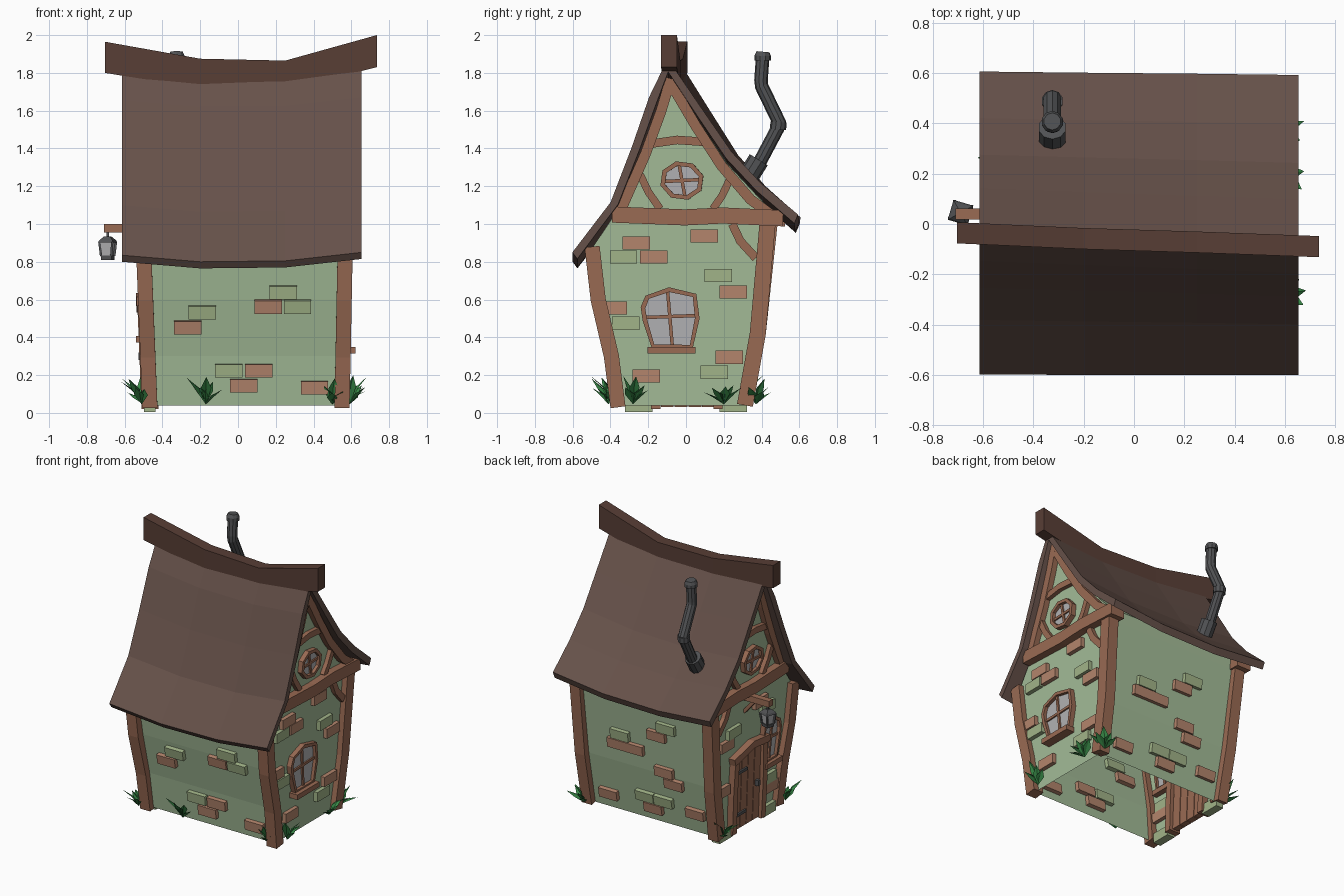
import bpy, bmesh, random
from math import sin, cos, pi, atan2
from mathutils import Vector, Matrix

if "Cube" in bpy.data.objects:
    bpy.data.objects.remove(bpy.data.objects["Cube"])

random.seed(4)


def mat(name, r, g, b):
    m = bpy.data.materials.new(name)
    m.diffuse_color = [(c / 255) ** 2.2 for c in (r, g, b)] + [1]
    m.use_nodes = True
    m.node_tree.nodes["Principled BSDF"].inputs["Base Color"].default_value = m.diffuse_color
    return m


WALL = mat("wall_green", 162, 186, 150)
WOOD = mat("timber", 152, 106, 84)
ROOF = mat("roof_brown", 102, 82, 75)
DARK = mat("ridge_brown", 88, 64, 56)
BRICK = mat("brick_red", 178, 132, 108)
MOSS = mat("brick_green", 160, 178, 135)
GLASS = mat("glass", 176, 176, 178)
DOOR = mat("door_tan", 168, 152, 108)
IRON = mat("iron", 82, 83, 85)
LEAF = mat("leaf", 58, 135, 72)


def bend(v):
    # the ridge runs slightly askew, more so higher up
    return Vector((v.x, v.y - 0.045 * v.x * max(0, v.z - 0.8), v.z))


def finish(name, bm, m):
    bmesh.ops.recalc_face_normals(bm, faces=bm.faces)
    me = bpy.data.meshes.new(name)
    bm.to_mesh(me)
    bm.free()
    ob = bpy.data.objects.new(name, me)
    bpy.context.collection.objects.link(ob)
    me.materials.append(m)
    return ob


def loft(name, rings, m, cyclic=False, skip=()):
    bm = bmesh.new()
    vs = [[bm.verts.new(p) for p in r] for r in rings]
    n = len(vs[0])
    for a, b in zip(vs, vs[1:] + vs[:1] if cyclic else vs[1:]):
        for i in range(n):
            if i not in skip:
                j = (i + 1) % n
                bm.faces.new((a[i], a[j], b[j], b[i]))
    if not cyclic:
        bm.faces.new(vs[0])
        bm.faces.new(vs[-1])
    return finish(name, bm, m)


def sweep(name, pts, section, m, radii=None):
    # section is (in-plane, along-x) offsets, path lies roughly in y-z
    pts = [Vector(p) for p in pts]
    rings = []
    for i, p in enumerate(pts):
        t = pts[min(i + 1, len(pts) - 1)] - pts[max(i - 1, 0)]
        t.x = 0
        s = Vector((1, 0, 0)).cross(t).normalized()
        k = radii[i] if radii else 1
        rings.append([p + s * a * k + Vector((b * k, 0, 0)) for a, b in section])
    return loft(name, rings, m)


def rect(w, d):
    return [(-w / 2, -d / 2), (w / 2, -d / 2), (w / 2, d / 2), (-w / 2, d / 2)]


def box(name, loc, size, m, rx=0, rz=0):
    bm = bmesh.new()
    bmesh.ops.create_cube(bm, size=1)
    bm.transform(Matrix.Translation(loc) @ Matrix.Rotation(rz, 4, 'Z') @ Matrix.Rotation(rx, 4, 'X')
                 @ Matrix.Diagonal((*size, 1)))
    return finish(name, bm, m)


def wall_x(s, z):
    return 0.55 + 0.02 * z if s > 0 else -0.465 - 0.04 * z


def on_wall(s, yz, off=0):
    return bend(Vector((wall_x(s, yz[1]) + s * off, yz[0], yz[1])))


def timber(name, s, yz, w, d, m=WOOD, off=0):
    return sweep(name, [on_wall(s, p, off) for p in yz], rect(w, d), m)


# Wall shell, open at the bottom
FRONT = [(-.36, .04), (-.39, .3), (-.45, .6), (-.49, .88)]
BACK = [(.45, 1.08), (.44, 1.0), (.375, .42), (.31, .04)]
GABLE = [(-.35, 1.08), (-.23, 1.36), (-.13, 1.61), (-.065, 1.77), (.09, 1.53), (.23, 1.32), (.385, 1.15)]
prof = FRONT + GABLE + BACK
loft("walls", [[on_wall(s, p) for p in prof] for s in (-1, 1)], WALL, skip=(len(prof) - 1,))

# Sagging roof
outer = [(-.6, .835), (-.39, 1.1), (-.27, 1.39), (-.17, 1.656), (-.065, 1.86),
         (.12, 1.577), (.26, 1.365), (.41, 1.2), (.6, 1.035)]
inner = [(.58, .988), (.385, 1.16), (.23, 1.33), (.09, 1.545), (-.065, 1.79),
         (-.13, 1.63), (-.23, 1.375), (-.35, 1.09), (-.575, .80)]
loft("roof", [[bend(Vector((x, y, z + dz))) for y, z in outer + inner]
              for x, dz in ((-.615, 0), (-.2, -.035), (.25, -.03), (.655, .015))], ROOF)
loft("ridge_beam", [[(x, y + a, z) for a, z in ((-.042, lo), (.042, lo), (.042, hi), (-.042, hi))]
                    for x, y, lo, hi in ((-.705, -.035, 1.80, 1.965), (-.2, -.058, 1.72, 1.875),
                                         (.25, -.072, 1.71, 1.865), (.735, -.09, 1.83, 2.0))], DARK)

# Corner posts
for s, n in ((1, "right"), (-1, "left")):
    timber(n + "_front_post", s, [(-.36, .03), (-.395, .3), (-.465, .6), (-.495, .88)], .08, .08)
    timber(n + "_back_post", s, [(.312, .04), (.38, .42), (.44, 1.03)], .085, .08)
    # Gable timbers
    timber(n + "_front_rake", s, [(-.34, 1.07), (-.2, 1.37), (-.11, 1.6), (-.055, 1.77)], .055, .08)
    timber(n + "_back_rake", s, [(-.065, 1.76), (.07, 1.52), (.2, 1.31), (.35, 1.13), (.47, 1.04)], .055, .08)
    timber(n + "_tie_beam", s, [(-.385, 1.05), (0, 1.035), (.2, 1.045), (.52, 1.03)], .085, .11)
    timber(n + "_collar", s, [(-.17, 1.425), (-.03, 1.445), (.11, 1.435)], .045, .06)
    timber(n + "_front_brace", s, [(-.23, 1.26), (-.19, 1.17), (-.13, 1.08)], .04, .06)
    timber(n + "_back_brace", s, [(.24, 1.23), (.2, 1.15), (.15, 1.08)], .04, .06)
    timber(n + "_post_brace", s, [(.25, 1.0), (.29, .91), (.37, .82)], .045, .06)


def window(name, s, poly, c, t=.025):
    # glass pane, frame around it and crossing glazing bars
    k = [1 - t / (Vector(p) - Vector(c)).length for p in poly]
    ins = [(c[0] + (p[0] - c[0]) * f, c[1] + (p[1] - c[1]) * f) for p, f in zip(poly, k)]
    loft(name + "_frame", [[on_wall(s, p, o) for p in q] for q, o in
                           ((poly, -.03), (poly, .035), (ins, .035), (ins, -.03))], WOOD, cyclic=True)
    loft(name + "_glass", [[on_wall(s, p, o) for p in ins] for o in (-.012, .012)], GLASS)
    ys, zs = [p[0] for p in ins], [p[1] for p in ins]
    timber(name + "_bar_upright", s, [(c[0] + .012, min(zs)), (c[0] - .012, max(zs))], .018, .045)
    timber(name + "_bar_level", s, [(min(ys), c[1] - .005), (max(ys), c[1] + .005)], .018, .045)


# Windows
octagon = [(-.01 + .118 * cos(i * pi / 4 + .25), 1.23 + .105 * sin(i * pi / 4 + .25)) for i in range(8)]
for s, n in ((1, "right"), (-1, "left")):
    window(n + "_round_window", s, octagon, (-.01, 1.23))
big = [(-.18, .34), (.035, .34), (.072, .5), (.055, .63), (-.09, .665), (-.215, .62), (-.24, .56), (-.23, .49)]
window("right_window", 1, big, (-.085, .51))
timber("right_window_sill", 1, [(-.205, .332), (.05, .332)], .036, .11, off=.01)
slim = [(-.25 + (y + .085) * .66, z + .06) for y, z in big]
window("left_window", -1, slim, (-.25, .57), .022)
timber("left_window_sill", -1, [(-.34, .39), (-.16, .39)], .035, .1, off=.01)

# Door with planks, frame and iron fittings
for i in range(4):
    y = -.099 + i * .073
    timber("door_plank", -1, [(y, .03), (y, .57 - .012 * i)], .068, .045)
timber("door_left_jamb", -1, [(-.16, .02), (-.165, .3), (-.155, .6)], .048, .09)
timber("door_right_jamb", -1, [(.17, .02), (.175, .3), (.165, .56)], .048, .09)
timber("door_lintel", -1, [(-.2, .59), (-.02, .61), (.2, .555)], .05, .1)
for z in (.14, .45):
    timber("door_hinge", -1, [(.03, z), (.14, z)], .02, .015, IRON, .028)
box("door_handle", on_wall(-1, (-.09, .3), .035), (.03, .025, .04), IRON)

# Bricks on the side walls: y, z, colour
SIDE_R = ((-.26, .9, 0), (-.17, .825, 0), (-.33, .825, 1), (.1, .937, 0), (.17, .727, 1), (.25, .64, 0),
          (-.385, .555, 0), (-.32, .475, 1), (.23, .295, 0), (.15, .215, 1), (-.21, .195, 0))
SIDE_L = ((.26, .7, 0), (.18, .77, 1), (-.12, .88, 0), (-.2, .81, 1), (.29, .37, 0),
          (-.25, .04, 1), (.25, .04, 1), (-.27, .2, 0), (-.25, .27, 1))
for s, rows in ((1, SIDE_R), (-1, SIDE_L)):
    for y, z, g in rows:
        box("side_brick", on_wall(s, (y, z)), (.06, .145, .07), MOSS if g else BRICK)


# Bricks on the front and back walls: x, z, colour
def slope(path, z):
    p = sorted(path, key=lambda q: q[1])
    for (y0, z0), (y1, z1) in zip(p, p[1:]):
        if z <= z1:
            return y0 + (y1 - y0) * (z - z0) / (z1 - z0), -atan2(y1 - y0, z1 - z0)


FACE_F = ((.24, .64, 1), (.315, .565, 1), (.16, .565, 0), (-.19, .535, 1), (-.265, .455, 0),
          (-.05, .225, 1), (.11, .225, 0), (.03, .145, 0), (.405, .135, 0))
FACE_B = ((-.14, .79, 1), (-.06, .715, 0), (.24, .64, 1), (.27, .565, 0), (.13, .565, 0), (-.1, .45, 0),
          (-.17, .375, 0), (.08, .215, 1), (-.07, .215, 1), (.02, .14, 0), (.38, .15, 0), (-.32, .19, 0))
for path, rows in ((FRONT, FACE_F), (BACK, FACE_B)):
    for x, z, g in rows:
        y, a = slope(path, z)
        box("wall_brick", (x, y, z), (.145, .06, .07), MOSS if g else BRICK, a)

# Crooked stove pipe
disc = [(cos(i * pi / 5), sin(i * pi / 5)) for i in range(10)]
PX = -.325
sweep("pipe", [(PX, .36, 1.27), (PX, .487, 1.51), (PX, .497, 1.53), (PX, .40, 1.73), (PX, .397, 1.76), (PX, .407, 1.9)],
      disc, IRON, [.036] * 6)
sweep("pipe_collar", [(PX, .31, 1.22), (PX, .385, 1.34)], disc, IRON, [.056] * 2)
sweep("pipe_joint", [(PX, .487, 1.5), (PX, .49, 1.54)], disc, IRON, [.043] * 2)
sweep("pipe_cap", [(PX, .406, 1.865), (PX, .406, 1.89), (PX, .408, 1.912)], disc, IRON, [.044, .044, .034])

# Lantern on a bracket
LX, LY = -.69, .045
box("lantern_arm", (-.59, .04, .977), (.24, .045, .045), WOOD)
loft("lantern_strut", [[(x, .025, z), (x, .055, z), (x + .03, .055, z), (x + .03, .025, z)]
                       for x, z in ((-.6, .965), (-.51, .86))], WOOD)
box("lantern_hook", (LX, LY, .945), (.012, .012, .05), IRON)


def square(r, z, a=.5):
    return [(LX + r * cos(a + i * pi / 2), LY + r * sin(a + i * pi / 2), z) for i in range(4)]


loft("lantern_cap", [square(.058, .902), square(.05, .915), square(.02, .935)], IRON)
loft("lantern_glass", [square(.034, .832), square(.045, .902)], GLASS)
loft("lantern_base", [square(.04, .81), square(.042, .832)], IRON)
for i in range(4):
    a, b = Vector(square(.04, .83)[i]), Vector(square(.05, .904)[i])
    sweep("lantern_bar", [a, b], rect(.012, .012), IRON)


# Grass tufts of folded leaves: x, y, outward angle
def leaf(bm, base, ang, ln, h):
    d, s = Vector((cos(ang), sin(ang), 0)), Vector((-sin(ang), cos(ang), 0))
    mid = base + d * ln * .45 + Vector((0, 0, h * .6))
    a, k, t = [bm.verts.new(p) for p in (base, mid - d * .012, base + d * ln + Vector((0, 0, h)))]
    for w in (-.028, .028):
        bm.faces.new((a, bm.verts.new(mid + s * w), t, k))


for x, y, ang in ((-.51, -.41, -2.4), (-.17, -.39, -1.6), (.59, -.28, 0), (.59, .2, .1), (.56, .37, .9),
                  (-.5, .29, 2.8), (.5, -.38, -1.2)):
    bm = bmesh.new()
    for i in range(5):
        leaf(bm, Vector((x, y, .045)), ang + (i - 2) * .6 + random.uniform(-.2, .2),
             random.uniform(.05, .13), random.uniform(.06, .16))
    finish("grass_tuft", bm, LEAF)
